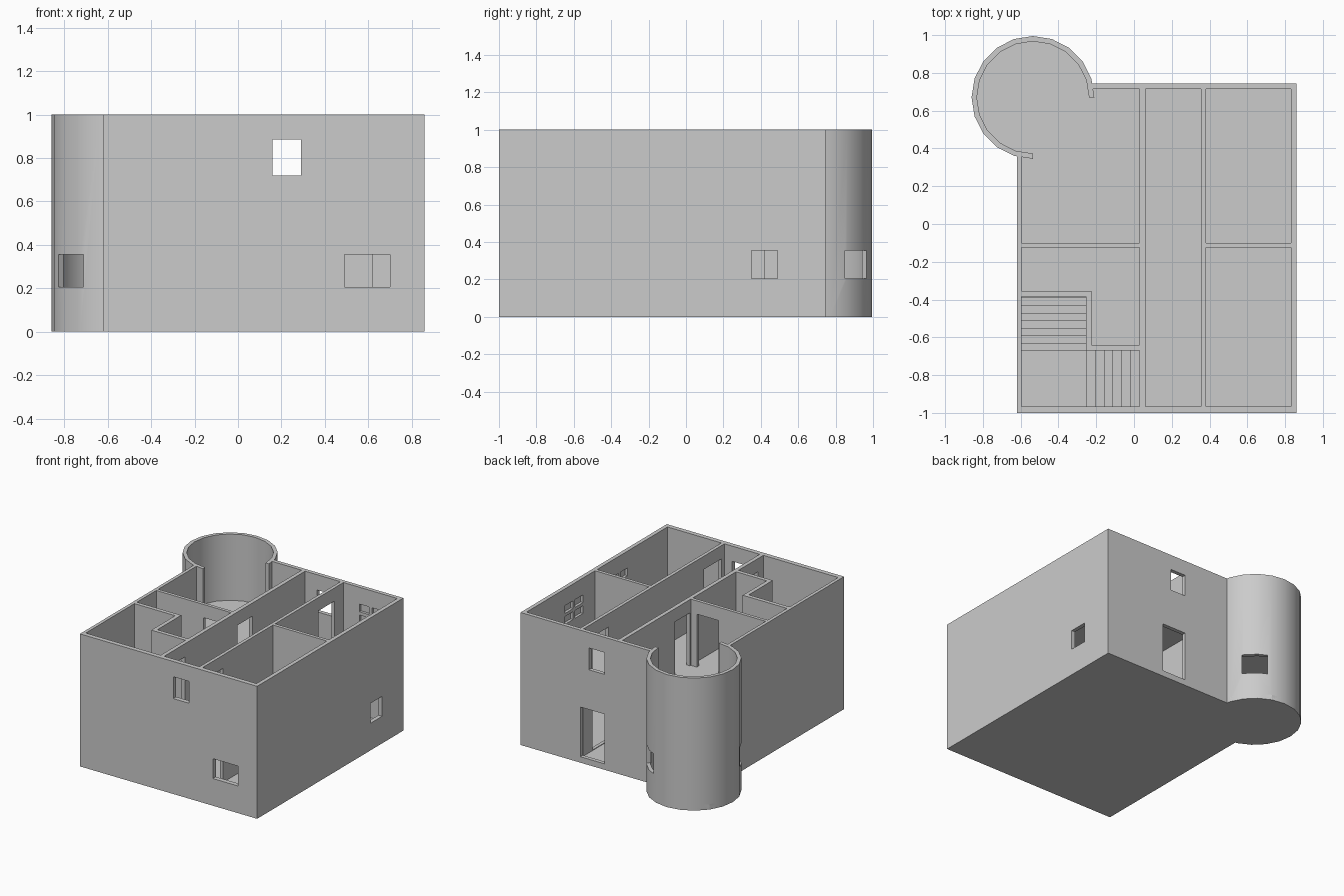
import bpy, bmesh, math
from mathutils import Vector, Matrix

if "Cube" in bpy.data.objects:
    bpy.data.objects.remove(bpy.data.objects["Cube"])

TX, TY, R, T = -0.535, 0.67, 0.325, 0.028     # tower centre, radius, wall thickness
SIDES = 20
LOW, HIGH = (0.045, 0.42), (0.5, 0.9)         # door heights per storey
WIN_LOW, WIN_HIGH = (0.205, 0.355), (0.72, 0.885)


def add_box(bm, x, y, z, m=None):
    c = Vector(((x[0] + x[1]) / 2, (y[0] + y[1]) / 2, (z[0] + z[1]) / 2))
    s = (x[1] - x[0], y[1] - y[0], z[1] - z[0])
    mat = Matrix.Translation(c) @ Matrix.Diagonal((*s, 1))
    bmesh.ops.create_cube(bm, size=1, matrix=(m @ mat) if m else mat)


def finish(name, bm):
    bmesh.ops.recalc_face_normals(bm, faces=bm.faces)
    me = bpy.data.meshes.new(name)
    bm.to_mesh(me)
    bm.free()
    ob = bpy.data.objects.new(name, me)
    bpy.context.collection.objects.link(ob)
    return ob


def prism(name, pts, a, b, axis='z'):
    """Extrude a closed profile from a to b along an axis."""
    place = {'z': lambda p, h: (p[0], p[1], h),
             'x': lambda p, h: (h, p[0], p[1]),
             'y': lambda p, h: (p[0], h, p[1])}[axis]
    bm = bmesh.new()
    lo = [bm.verts.new(place(p, a)) for p in pts]
    hi = [bm.verts.new(place(p, b)) for p in pts]
    n = len(pts)
    bm.faces.new(lo)
    bm.faces.new(hi)
    for i in range(n):
        bm.faces.new((lo[i], lo[(i + 1) % n], hi[(i + 1) % n], hi[i]))
    return finish(name, bm)


def cut(ob, bm):
    """Cut the boxes in bm out of ob and keep the plain result."""
    tool = finish("cutter", bm)
    tool.hide_render = True
    mod = ob.modifiers.new("openings", 'BOOLEAN')
    mod.operation, mod.solver, mod.object = 'DIFFERENCE', 'EXACT', tool
    dg = bpy.context.evaluated_depsgraph_get()
    me = bpy.data.meshes.new_from_object(ob.evaluated_get(dg))
    ob.modifiers.clear()
    ob.data = me
    bpy.data.objects.remove(tool)


def wall(name, x, y, openings=(), blind=()):
    """Full-height wall; openings are (start, end, heights) along its length."""
    bm = bmesh.new()
    add_box(bm, x, y, (0, 1))
    ob = finish(name, bm)
    along_x = x[1] - x[0] > y[1] - y[0]
    bm = bmesh.new()
    for a, b, z in openings:
        if along_x:
            add_box(bm, (a, b), (y[0] - 0.05, y[1] + 0.05), z)
        else:
            add_box(bm, (x[0] - 0.05, x[1] + 0.05), (a, b), z)
    # four shallow panes recessed into the inner face
    for a, b, z in blind:
        w, h, g = (b - a) / 2, (z[1] - z[0]) / 2, 0.012
        for i in range(2):
            for j in range(2):
                s = (a + i * w + g, a + (i + 1) * w - g)
                zz = (z[0] + j * h + g, z[0] + (j + 1) * h - g)
                if along_x:
                    add_box(bm, s, (y[0] - 0.05, y[0] + 0.02), zz)
                else:
                    add_box(bm, (x[0] - 0.05, x[0] + 0.02), s, zz)
    if openings or blind:
        cut(ob, bm)
    else:
        bm.free()
    return ob


# Outer walls
wall("front_wall", (-0.62, 0.86), (-1, -0.965), [(0.16, 0.29, WIN_HIGH), (0.49, 0.70, WIN_LOW)])
wall("right_wall", (0.83, 0.86), (-1, 0.745), [(0.35, 0.49, WIN_LOW)],
     [(0.03, 0.27, WIN_HIGH), (-0.5, -0.28, WIN_HIGH)])
wall("back_wall", (-0.225, 0.86), (0.715, 0.745), [(0.16, 0.29, WIN_HIGH), (0.16, 0.36, LOW)],
     [(0.5, 0.71, WIN_HIGH)])
wall("left_wall", (-0.62, -0.595), (-1, 0.365))

# Corridor walls
wall("corridor_left_wall", (0.03, 0.06), (-0.97, 0.72),
     [(a, b, z) for a, b in ((-0.9, -0.72), (-0.09, 0.09)) for z in (LOW, HIGH)])
wall("corridor_right_wall", (0.355, 0.38), (-0.97, 0.72),
     [(a, b, z) for a, b in ((-0.93, -0.72), (0.42, 0.61)) for z in (LOW, HIGH)])

# Room partitions
wall("left_room_partition", (-0.6, 0.035), (-0.125, -0.1), [(-0.2, -0.02, HIGH), (-0.2, -0.02, LOW)])
wall("right_room_partition", (0.375, 0.835), (-0.125, -0.1), [(0.62, 0.8, LOW)])

# Stairwell enclosure
wall("stairwell_back", (-0.6, -0.225), (-0.385, -0.355), [(-0.55, -0.3, LOW)])
wall("stairwell_side", (-0.255, -0.225), (-0.67, -0.355))
wall("stairwell_inner", (-0.255, 0.035), (-0.67, -0.64))


# Tower wall: three quarters of a ring, open to the house
def arc(r, start=0, end=SIDES * 3 // 4):
    return [(TX + r * math.cos(2 * math.pi * i / SIDES),
             TY + r * math.sin(2 * math.pi * i / SIDES)) for i in range(start, end + 1)]


tower = prism("tower_wall", arc(R) + arc(R - T)[::-1], 0, 1)
bm = bmesh.new()
for angle in (50, 221):
    m = Matrix.Translation((TX, TY, 0)) @ Matrix.Rotation(math.radians(angle), 4, 'Z')
    add_box(bm, (0.2, 0.45), (-0.089, 0.089), WIN_LOW, m)
cut(tower, bm)

# Floors
house = [(-0.61, -0.99), (0.85, -0.99), (0.85, 0.735), (-0.61, 0.735)]
prism("ground_floor", [(-0.62, -1), (0.86, -1), (0.86, 0.745), (-0.62, 0.745)], 0, 0.04)
prism("tower_ground_floor", arc(R, 0, SIDES - 1), 0, 0.04)
prism("upper_floor", [(0.045, -0.98), (0.845, -0.98), (0.845, 0.73), (-0.61, 0.73),
                      (-0.61, -0.37), (-0.24, -0.37), (-0.24, -0.655), (0.045, -0.655)], 0.47, 0.5)
prism("tower_upper_floor", arc(R - 0.01, 0, SIDES - 1), 0.47, 0.5)


# Stairs: lower flight, landing, upper flight
def flight(start, step, count, z, rise):
    pts = [(start, 0.03)]
    for i in range(count):
        z += rise
        pts += [(start + i * step, z), (start + (i + 1) * step, z)]
    return pts + [(start + count * step, 0.03)]


RISE = 0.46 / 14
landing = 0.04 + 8 * RISE
prism("lower_flight", flight(-0.39, -0.04, 7, 0.04, RISE), -0.6, -0.25, 'x')
prism("upper_flight", flight(-0.255, 0.0475, 6, landing, RISE), -0.97, -0.665, 'y')
bm = bmesh.new()
add_box(bm, (-0.6, -0.255), (-0.97, -0.67), (0.03, landing))
finish("stair_landing", bm)

# Smooth the round wall, keep edges sharp
bpy.ops.object.select_all(action='DESELECT')
tower.select_set(True)
bpy.context.view_layer.objects.active = tower
bpy.ops.object.shade_smooth_by_angle(angle=math.radians(30))
